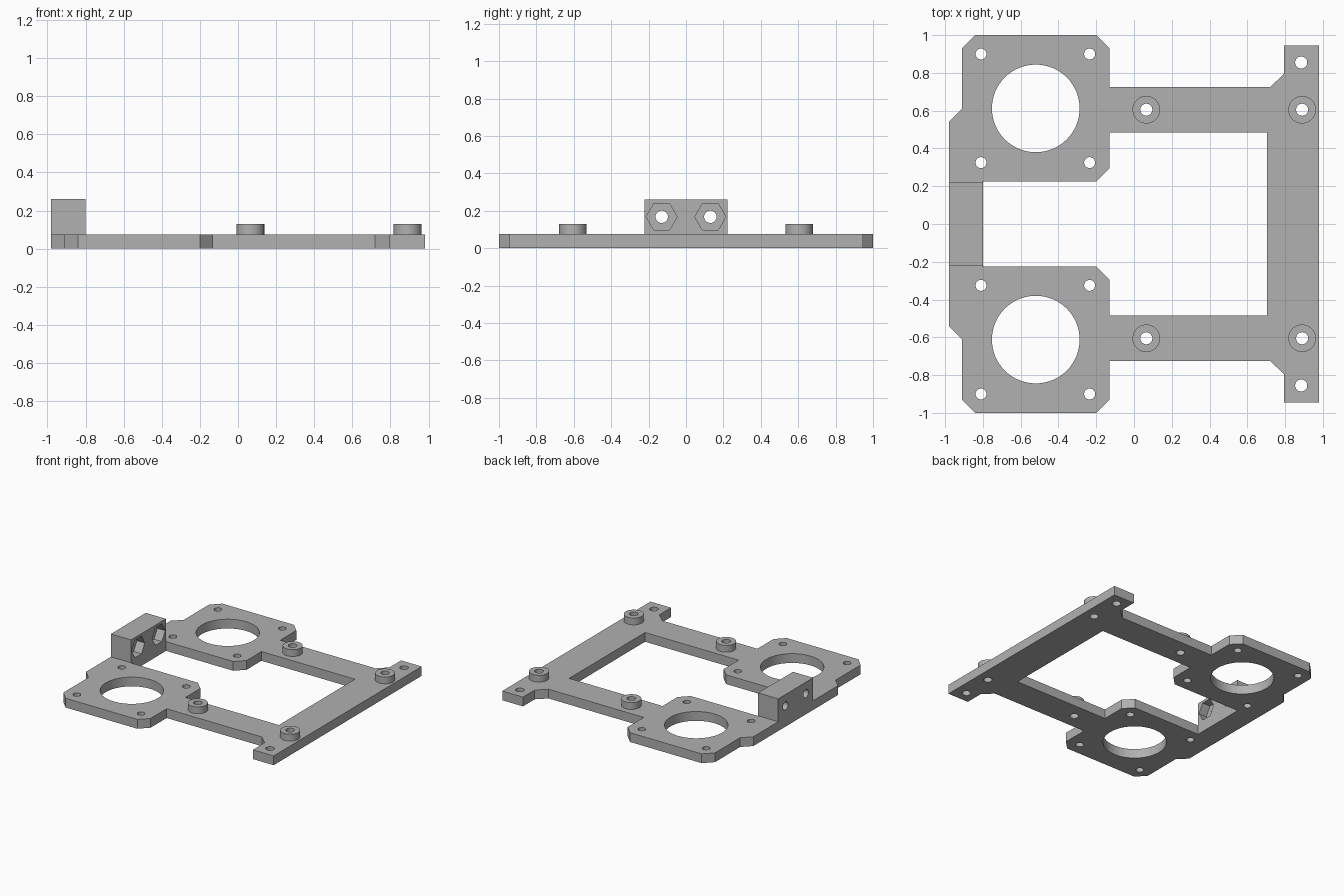
import bpy
from math import cos, sin, tau, pi, radians

if "Cube" in bpy.data.objects:
    bpy.data.objects.remove(bpy.data.objects["Cube"], do_unlink=True)

grey = bpy.data.materials.new("matte grey")
grey.use_nodes = True
colour = (0.44, 0.44, 0.44, 1)
grey.diffuse_color = colour
grey.node_tree.nodes["Principled BSDF"].inputs["Base Color"].default_value = colour

THICK = 0.075
SCREW = 0.032


def circle(x, y, r, n=32):
    return [(x + r * cos(tau * i / n), y + r * sin(tau * i / n)) for i in range(n)]


def mirrored(half):
    """Close a half outline (y >= 0) by reflecting it across y = 0."""
    return half + [(x, -y) for x, y in reversed(half)]


def finish(obj):
    obj.data.materials.clear()
    obj.data.materials.append(grey)
    bpy.ops.object.select_all(action="DESELECT")
    obj.select_set(True)
    bpy.context.view_layer.objects.active = obj
    bpy.ops.object.shade_smooth_by_angle(angle=radians(30))


def slab(name, loops, z0, z1):
    """Extrude an outline; the further loops become holes."""
    curve = bpy.data.curves.new(name, "CURVE")
    curve.dimensions = "2D"
    curve.fill_mode = "BOTH"
    curve.extrude = (z1 - z0) / 2
    for loop in loops:
        spline = curve.splines.new("POLY")
        spline.points.add(len(loop) - 1)
        for point, (x, y) in zip(spline.points, loop):
            point.co = (x, y, 0, 1)
        spline.use_cyclic_u = True
    obj = bpy.data.objects.new(name, curve)
    bpy.context.collection.objects.link(obj)
    obj.location.z = (z0 + z1) / 2
    bpy.ops.object.select_all(action="DESELECT")
    obj.select_set(True)
    bpy.context.view_layer.objects.active = obj
    bpy.ops.object.convert(target="MESH")
    obj = bpy.context.view_layer.objects.active
    # weld the caps to the walls
    bpy.ops.object.mode_set(mode="EDIT")
    bpy.ops.mesh.select_all(action="SELECT")
    bpy.ops.mesh.remove_doubles(threshold=0.0001)
    bpy.ops.mesh.normals_make_consistent(inside=False)
    bpy.ops.object.mode_set(mode="OBJECT")
    finish(obj)
    return obj


# Base frame: chamfered outline, central window, round openings
outer = mirrored([(-0.98, 0.54), (-0.91, 0.61), (-0.91, 0.93), (-0.84, 1),
                  (-0.2, 1), (-0.13, 0.93), (-0.13, 0.725), (0.72, 0.725),
                  (0.795, 0.795), (0.795, 0.945), (0.98, 0.945)])
window = mirrored([(-0.8, 0.225), (-0.2, 0.225), (-0.13, 0.295),
                   (-0.13, 0.485), (0.705, 0.485)])
boss_spots = [(x, side * 0.605) for x in (0.065, 0.89) for side in (1, -1)]
loops = [outer, window]
for side in (1, -1):
    loops.append(circle(-0.52, side * 0.612, 0.232, 64))
    loops.append(circle(0.885, side * 0.855, SCREW))
    for x in (-0.81, -0.235):
        for y in (0.325, 0.9):
            loops.append(circle(x, side * y, 0.029))
for x, y in boss_spots:
    loops.append(circle(x, y, SCREW))
slab("base_frame", loops, 0, THICK)

# Standoff rings
for i, (x, y) in enumerate(boss_spots):
    slab(f"standoff_{i + 1}", [circle(x, y, 0.073, 48), circle(x, y, SCREW)], THICK, 0.13)

# Clamp block with bolt holes and hexagonal nut pockets
bpy.ops.mesh.primitive_cube_add(size=1, location=(-0.89, 0, (THICK + 0.26) / 2))
block = bpy.context.object
block.name = "clamp_block"
block.scale = (0.18, 0.445, 0.26 - THICK)
bpy.ops.object.transform_apply(location=False, rotation=False, scale=True)


def cut(name, sides, radius, depth, x, y):
    bpy.ops.mesh.primitive_cylinder_add(vertices=sides, radius=radius, depth=depth,
                                        location=(x, y, 0.168))
    tool = bpy.context.object
    tool.name = name
    # corners of the hexagon point sideways
    tool.rotation_euler = (0, pi / 2, 0)
    tool.hide_render = True
    mod = block.modifiers.new(name, "BOOLEAN")
    mod.object = tool
    mod.operation = "DIFFERENCE"
    mod.solver = "EXACT"
    bpy.context.view_layer.objects.active = block
    bpy.ops.object.modifier_apply(modifier=name)
    bpy.data.objects.remove(tool, do_unlink=True)


for y in (-0.13, 0.13):
    cut("bolt_cutter", 32, 0.033, 0.4, -0.89, y)
    cut("nut_cutter", 6, 0.083, 0.14, -0.8, y)
finish(block)
